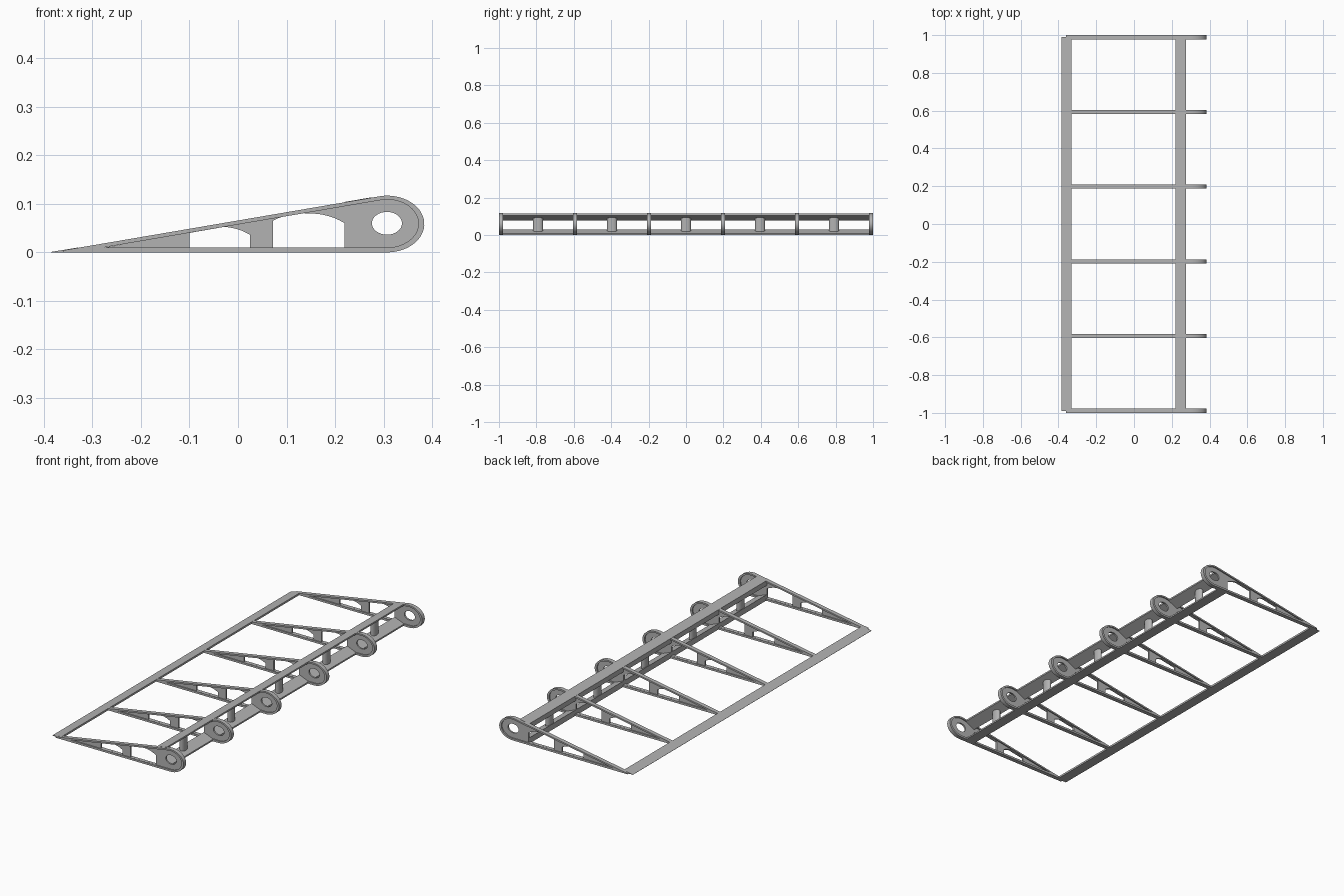
import bpy, math

if "Cube" in bpy.data.objects:
    bpy.data.objects.remove(bpy.data.objects["Cube"])

metal = bpy.data.materials.new("light_grey")
metal.diffuse_color = (0.45, 0.45, 0.45, 1)
metal.use_nodes = True
metal.node_tree.nodes["Principled BSDF"].inputs["Base Color"].default_value = metal.diffuse_color

SLOPE = 0.171
NOSE_X, NOSE_Z = 0.307, 0.0585
RIB_Y = [-0.989 + i * 0.3956 for i in range(6)]


def top(x):
    """Height of the sloping upper skin line."""
    return (x + 0.385) * SLOPE


def ellipse(cx, cz, rx, rz, a0=0, a1=360, n=32):
    return [(cx + rx * math.cos(math.radians(a0 + (a1 - a0) * i / n)),
             cz + rz * math.sin(math.radians(a0 + (a1 - a0) * i / n))) for i in range(n + 1)]


def plate(name, loops, width, y=0.0):
    """Extrude closed x-z outlines (later ones are holes) along y."""
    cu = bpy.data.curves.new(name, 'CURVE')
    cu.dimensions = '2D'
    cu.fill_mode = 'BOTH'
    cu.extrude = width / 2
    for pts in loops:
        sp = cu.splines.new('POLY')
        sp.points.add(len(pts) - 1)
        for p, (x, z) in zip(sp.points, pts):
            p.co = (x, z, 0, 1)
        sp.use_cyclic_u = True
    ob = bpy.data.objects.new(name, cu)
    bpy.context.collection.objects.link(ob)
    ob.rotation_euler = (math.pi / 2, 0, 0)
    ob.location.y = y
    bpy.ops.object.select_all(action='DESELECT')
    ob.select_set(True)
    bpy.context.view_layer.objects.active = ob
    bpy.ops.object.convert(target='MESH')
    ob = bpy.context.object
    ob.data.materials.clear()
    ob.data.materials.append(metal)
    bpy.ops.object.shade_smooth_by_angle(angle=math.radians(30))
    return ob


def window(x0, x1, z0, zl, zr, bulge, n=14):
    """Lightening hole with a flat bottom and an arched top."""
    arch = []
    for i in range(n + 1):
        t = i / n
        arch.append((x0 + (x1 - x0) * t,
                     zl + (zr - zl) * t + bulge * (1 - abs(2 * t - 1) ** 2.4)))
    return [(x1, z0), (x0, z0)] + arch


# Rib outlines
nose = ellipse(NOSE_X, NOSE_Z, 0.077, 0.0585, -90, 97, 28)
outer = [(-0.36, 0)] + nose + [(-0.36, top(-0.36))]
inner = [(-0.275, 0.0105)] + ellipse(NOSE_X, NOSE_Z + 0.001, 0.065, 0.0495, -90, 97, 28)
web_edge = [(-0.29, 0.007)] + ellipse(NOSE_X, NOSE_Z, 0.071, 0.054, -90, 97, 28)
bolt = ellipse(NOSE_X, 0.06, 0.031, 0.0235)[:-1]
windows = [window(-0.1, 0.025, 0.0105, 0.040, 0.036, 0.015),
           window(0.072, 0.22, 0.0105, 0.065, 0.060, 0.018)]

for i, y in enumerate(RIB_Y):
    plate(f"rib_flange_{i}", [outer, inner], 0.022, y)
    plate(f"rib_web_{i}", [web_edge, bolt] + windows, 0.009, y)

# Spar caps with inclined inner faces
XA, XB = 0.22, 0.275
plate("lower_spar_cap", [[(XA, 0), (XB, 0), (XB, 0.008), (XA, 0.030)]], 1.97)
plate("upper_spar_cap", [[(XA, 0.078), (XB, 0.105), (XB, top(XB) + 0.0006),
                          (XA, top(XA) + 0.0006)]], 1.97)

# Trailing edge wedge
plate("trailing_edge", [[(-0.385, 0), (-0.33, 0), (-0.33, top(-0.33) + 0.0006),
                         (-0.385, 0.001)]], 1.98)

# Posts between the spar caps, midway between ribs
for i in range(5):
    bpy.ops.mesh.primitive_cylinder_add(
        vertices=24, radius=1, depth=0.088,
        location=(0.2375, (RIB_Y[i] + RIB_Y[i + 1]) / 2, 0.054))
    post = bpy.context.object
    post.name = f"spar_post_{i}"
    post.scale = (0.014, 0.026, 1)
    bpy.ops.object.transform_apply(location=False, rotation=False, scale=True)
    post.data.materials.append(metal)
    bpy.ops.object.shade_smooth_by_angle(angle=math.radians(30))
